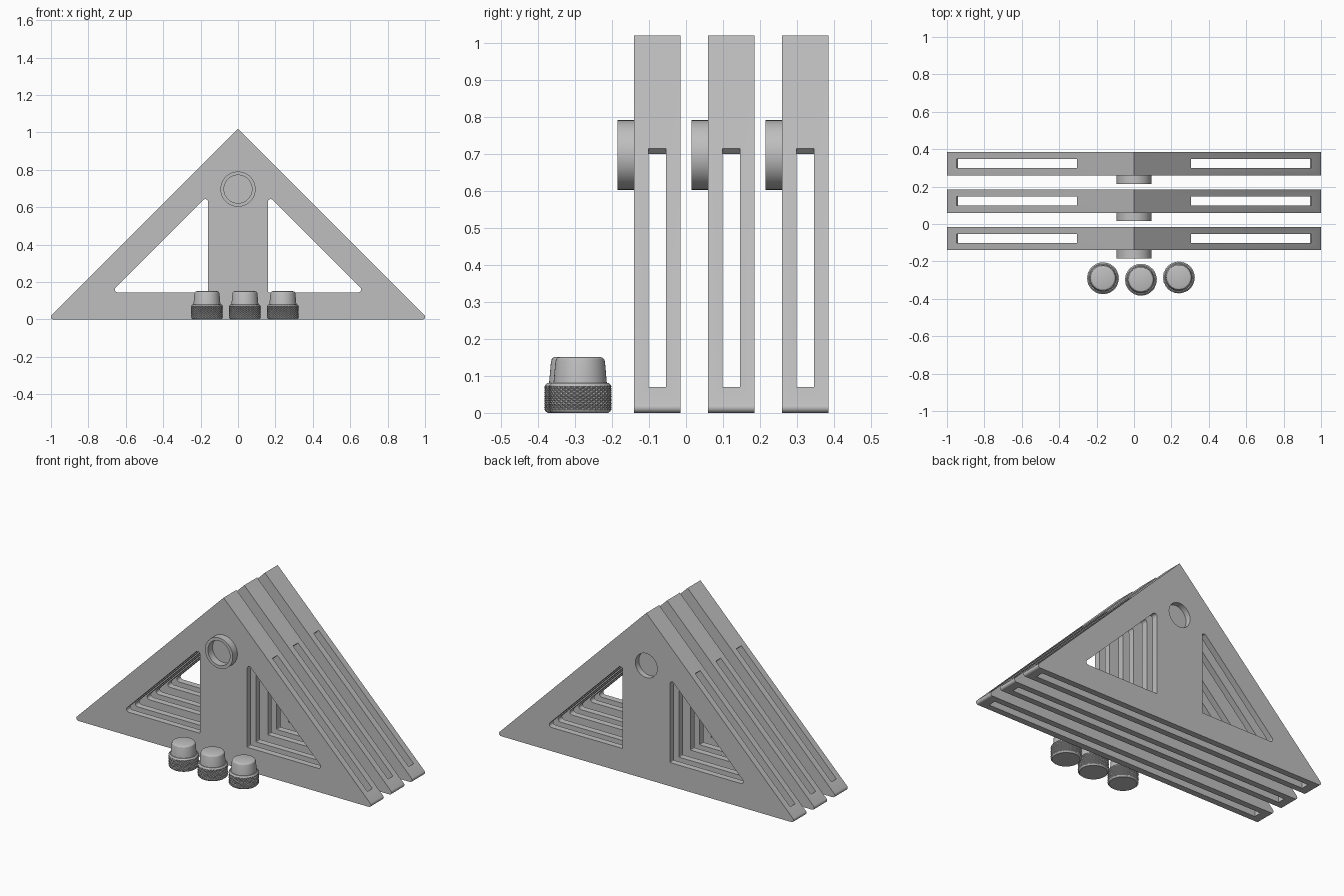
import bpy, bmesh, math
from mathutils import Vector

if "Cube" in bpy.data.objects:
    bpy.data.objects.remove(bpy.data.objects["Cube"])

grey = bpy.data.materials.new("warm_grey")
grey.diffuse_color = (0.52, 0.52, 0.52, 1)
grey.use_nodes = True
grey.node_tree.nodes["Principled BSDF"].inputs["Base Color"].default_value = grey.diffuse_color


def finish(name, bm):
    """Turn a bmesh into a named object."""
    bmesh.ops.recalc_face_normals(bm, faces=bm.faces[:])
    me = bpy.data.meshes.new(name)
    bm.to_mesh(me)
    bm.free()
    me.materials.append(grey)
    ob = bpy.data.objects.new(name, me)
    bpy.context.collection.objects.link(ob)
    return ob


def fillet(corners, steps=6):
    """Round each (x, z, radius) corner of a closed outline."""
    out = []
    n = len(corners)
    for i, (x, z, r) in enumerate(corners):
        p = Vector((x, z))
        if r == 0:
            out.append(p)
            continue
        a = (Vector(corners[i - 1][:2]) - p).normalized()
        b = (Vector(corners[(i + 1) % n][:2]) - p).normalized()
        half = a.angle(b) / 2
        centre = p + (a + b).normalized() * (r / math.sin(half))
        va = p + a * (r / math.tan(half)) - centre
        vb = p + b * (r / math.tan(half)) - centre
        for k in range(steps + 1):
            t = k / steps
            sweep = math.pi - 2 * half
            v = (va * math.sin((1 - t) * sweep) + vb * math.sin(t * sweep)) / math.sin(sweep)
            out.append(centre + v)
    return out


def prism(name, outline, y0, y1):
    """Extrude an x-z outline along y."""
    bm = bmesh.new()
    a = [bm.verts.new((p[0], y0, p[1])) for p in outline]
    b = [bm.verts.new((p[0], y1, p[1])) for p in outline]
    bm.faces.new(a)
    bm.faces.new(b[::-1])
    for i in range(len(a)):
        j = (i + 1) % len(a)
        bm.faces.new((a[i], b[i], b[j], a[j]))
    return finish(name, bm)


def lathe(bm, rings):
    """Skin rings of points, each given as a list of coordinates."""
    rows = [[bm.verts.new(c) for c in ring] for ring in rings]
    for r0, r1 in zip(rows, rows[1:]):
        for i in range(len(r0)):
            j = (i + 1) % len(r0)
            bm.faces.new((r0[i], r0[j], r1[j], r1[i]))
    return rows


def circle(cx, cz, r, n=48):
    return [(cx + r * math.cos(2 * math.pi * i / n),
             cz + r * math.sin(2 * math.pi * i / n)) for i in range(n)]


def smooth(ob, angle=30):
    bpy.ops.object.select_all(action='DESELECT')
    ob.select_set(True)
    bpy.context.view_layer.objects.active = ob
    bpy.ops.object.shade_smooth_by_angle(angle=math.radians(angle))


# Triangular frame, built around y = 0
T, S = 0.0625, 0.024          # half thickness of frame and of slot
frame = prism("triangle_frame",
              fillet([(-1.02, 0, .014), (1.02, 0, .014), (0, 1.02, 0)]), -T, T)

# Cutters: two windows, the central slot, and the round recess behind
cutters = [prism("window_cutter",
                 fillet([(s * .16, .145, .004), (s * .68, .145, .015), (s * .16, .665, .015)]),
                 -.2, .2) for s in (-1, 1)]
half_slot = [(.94, -.1), (.94, .06), (1.04, .16), (.43, .84), (.29, .70)]
slot = half_slot + [(-x, z) for x, z in reversed(half_slot)]
cutters.append(prism("slot_cutter", slot, -S, S))
cutters.append(prism("recess_cutter", circle(0, .697, .074), T - .034, T + .05))

bpy.context.view_layer.objects.active = frame
for c in cutters:
    mod = frame.modifiers.new("cut", 'BOOLEAN')
    mod.operation, mod.solver, mod.object = 'DIFFERENCE', 'EXACT', c
    bpy.ops.object.modifier_apply(modifier=mod.name)
for c in cutters:
    bpy.data.objects.remove(c)
smooth(frame)

# Round collar on the front of the frame
bm = bmesh.new()
lathe(bm, [[(x, y, z) for x, z in circle(0, .697, r)]
           for r, y in ((.094, -T), (.094, -T - .045), (.075, -T - .045), (.075, -T))])
collar = finish("front_collar", bm)
smooth(collar)

# Three frames in a row, each with its collar
for i, y in enumerate((-.0775, .1225, .3225)):
    for part in (frame, collar):
        ob = part if i == 0 else part.copy()
        if i:
            bpy.context.collection.objects.link(ob)
        ob.location.y = y

# Knob: knurled grip with a smooth tapered top
N = 64
bm = bmesh.new()


def ring(r, z):
    return [(x, y, z) for x, y in circle(0, 0, r, N)]


rings = [ring(.076, 0), ring(.081, .004)]
ROWS = 12
for j in range(ROWS + 1):
    z = .009 + .062 * j / ROWS
    rings.append([(x * k, y * k, z) for i, (x, y) in enumerate(circle(0, 0, .083, N))
                  for k in [1.03 if (i + j) % 2 else .985]])
rings += [ring(.082, .076), ring(.077, .081), ring(.072, .081), ring(.067, .138),
          ring(.065, .145), ring(.061, .149), ring(.055, .151)]
rows = lathe(bm, rings)
bm.faces.new(rows[0])
bm.faces.new(rows[-1])
# Split the grip into triangles so the knurling reads as small diamonds
grip = [f for f in bm.faces if len(f.verts) == 4 and .008 < f.calc_center_median().z < .072]
bmesh.ops.triangulate(bm, faces=grip)
knob = finish("knob", bm)
smooth(knob, 25)

for i, (x, y) in enumerate(((-.166, -.290), (.037, -.298), (.24, -.286))):
    ob = knob if i == 0 else knob.copy()
    if i:
        bpy.context.collection.objects.link(ob)
    ob.location = (x, y, 0)
